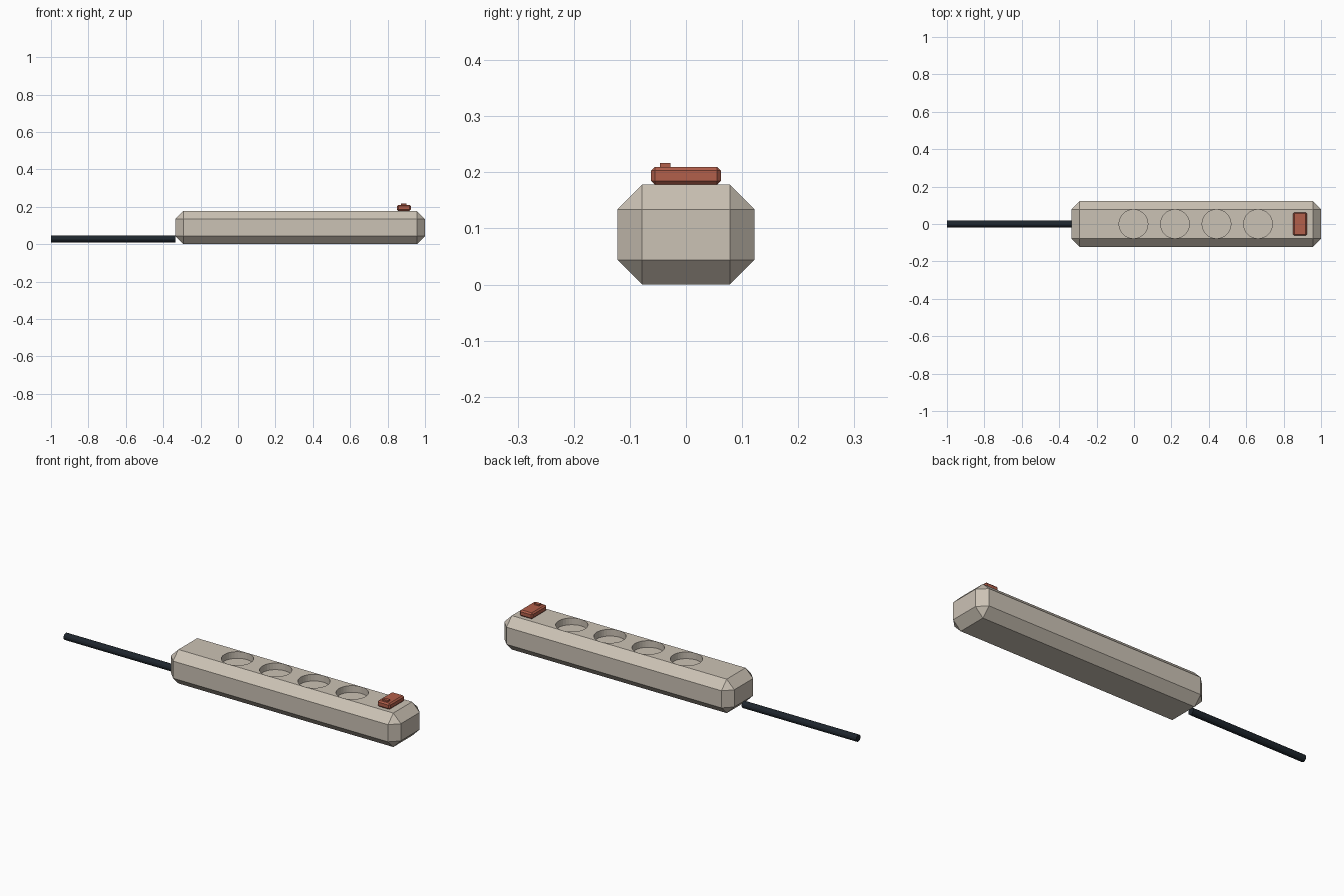
import bpy
import math

cube = bpy.data.objects.get("Cube")
if cube:
    bpy.data.objects.remove(cube, do_unlink=True)


def material(name, rgb):
    mat = bpy.data.materials.new(name)
    mat.use_nodes = True
    mat.diffuse_color = (*rgb, 1)
    mat.node_tree.nodes["Principled BSDF"].inputs["Base Color"].default_value = (*rgb, 1)
    return mat


def apply_modifier(obj, mod):
    bpy.context.view_layer.objects.active = obj
    bpy.ops.object.modifier_apply(modifier=mod.name)


def chamfered_box(name, low, high, chamfer, mat):
    bpy.ops.mesh.primitive_cube_add(
        size=1, location=[(a + b) / 2 for a, b in zip(low, high)])
    obj = bpy.context.object
    obj.name = name
    obj.scale = [b - a for a, b in zip(low, high)]
    bpy.ops.object.transform_apply(location=False, rotation=False, scale=True)
    if chamfer:
        bevel = obj.modifiers.new("chamfer", "BEVEL")
        bevel.width = chamfer
        bevel.segments = 1
        apply_modifier(obj, bevel)
    obj.data.materials.append(mat)
    return obj


beige = material("warm beige plastic", (0.60, 0.54, 0.46))
red = material("brick red plastic", (0.45, 0.115, 0.07))
black = material("blue black rubber", (0.013, 0.019, 0.026))

# Housing with four round socket wells
BODY_TOP = 0.178
WELL_DEPTH = 0.035
body = chamfered_box("housing", (-0.335, -0.122, 0), (1, 0.122, BODY_TOP), 0.044, beige)
for i in range(4):
    bpy.ops.mesh.primitive_cylinder_add(
        vertices=32, radius=0.077, depth=2 * WELL_DEPTH,
        location=(-0.003 + 0.222 * i, 0, BODY_TOP))
    cutter = bpy.context.object
    cutter.name = "socket_cutter"
    cutter.hide_render = True
    cut = body.modifiers.new("socket_well", "BOOLEAN")
    cut.operation = "DIFFERENCE"
    cut.solver = "EXACT"
    cut.object = cutter
    apply_modifier(body, cut)
    bpy.data.objects.remove(cutter, do_unlink=True)

# Power switch and its raised mark
chamfered_box("switch", (0.85, -0.062, BODY_TOP), (0.924, 0.062, 0.21), 0.007, red)
chamfered_box("switch_mark", (0.872, -0.046, 0.205), (0.902, -0.028, 0.217), 0, red)

# Cable
bpy.ops.mesh.primitive_cylinder_add(
    vertices=12, radius=0.018, depth=0.665,
    location=(-0.6675, 0, 0.028), rotation=(0, math.pi / 2, 0))
cable = bpy.context.object
cable.name = "cable"
cable.data.materials.append(black)
